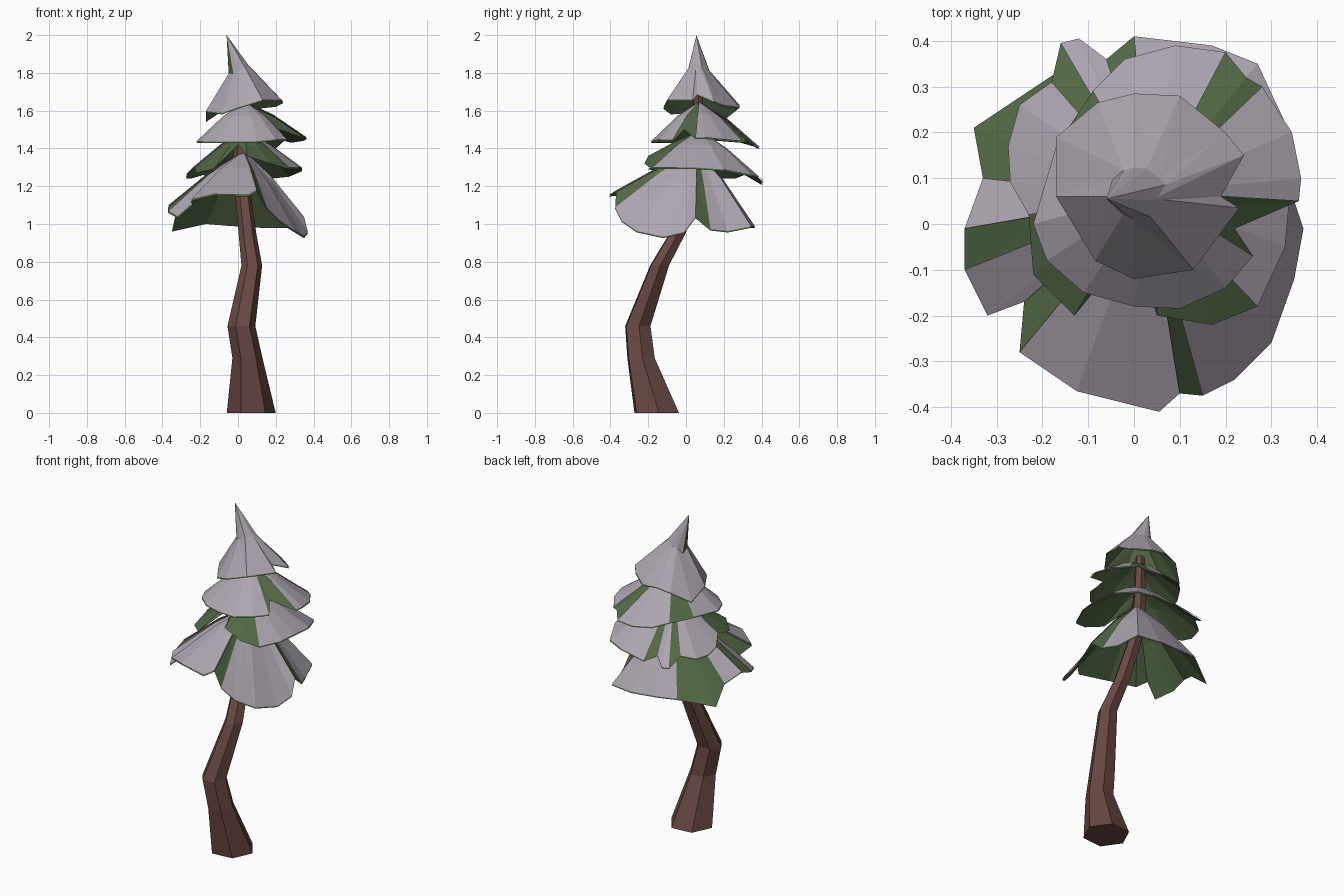
import bpy
from math import cos, sin, tau, radians


def material(name, rgb):
    m = bpy.data.materials.new(name)
    m.diffuse_color = (*rgb, 1)
    return m


BARK = material("bark", (0.14, 0.065, 0.055))
GREEN = material("needles", (0.085, 0.14, 0.06))
SNOW = material("snow", (0.42, 0.38, 0.44))


def add_mesh(name, verts, faces, mat):
    me = bpy.data.meshes.new(name)
    me.from_pydata(verts, [], faces)
    me.materials.append(mat)
    ob = bpy.data.objects.new(name, me)
    bpy.context.collection.objects.link(ob)
    return ob


def trunk(path, n=6, phase=radians(5)):
    """Six-sided tube through rings given as (x, y, z, radius)."""
    verts = [(x + r * cos(phase + tau * k / n), y + r * sin(phase + tau * k / n), z)
             for x, y, z, r in path for k in range(n)]
    faces = [(i * n + k, i * n + (k + 1) % n, (i + 1) * n + (k + 1) % n, (i + 1) * n + k)
             for i in range(len(path) - 1) for k in range(n)]
    faces += [tuple(range(n))[::-1], tuple(range(len(verts) - n, len(verts)))]
    add_mesh("trunk", verts, faces, BARK)


def tier(name, apex, axis, rim, t, tz, bare=()):
    """Hollow branch skirt: apex, mid ring, ragged rim. Snow lies on all segments not in bare."""
    n = len(rim)
    mid = [(axis[0] + (x - axis[0]) * t, axis[1] + (y - axis[1]) * t,
            apex[2] + (z - apex[2]) * tz) for x, y, z in rim]
    verts = [apex] + mid + list(rim)

    def segment(k):
        a, b = 1 + k, 1 + (k + 1) % n
        return [(0, a, b), (a, a + n, b + n), (a, b + n, b)]

    add_mesh(name + "_branches", verts, [f for k in range(n) for f in segment(k)], GREEN)
    snow = [(x, y, z + 0.008) for x, y, z in verts]
    add_mesh(name + "_snow", snow,
             [f for k in range(n) if k not in bare for f in segment(k)], SNOW)


# Crooked trunk
trunk([(0.07, -0.155, 0, 0.13), (0.05, -0.238, 0.29, 0.08), (0.018, -0.255, 0.46, 0.074),
       (0.073, -0.14, 0.78, 0.055), (0.05, -0.045, 0.95, 0.047), (0.028, 0.03, 1.15, 0.042),
       (0.012, 0.06, 1.4, 0.038), (0.01, 0.065, 1.7, 0.026)])

# Pointed top, fully snowed
tier("top_tier", (-0.06, 0.055, 1.992), (0.0, 0.06),
     [(0.24, 0.15, 1.64), (0.2, 0.2, 1.62), (0.1, 0.28, 1.61), (0, 0.285, 1.62),
      (-0.08, 0.265, 1.6), (-0.17, 0.19, 1.54), (-0.17, 0.06, 1.59), (-0.085, -0.08, 1.58),
      (0, -0.12, 1.61), (0.13, -0.1, 1.65), (0.23, 0.035, 1.65), (0.19, 0.06, 1.68)],
     0.28, 0.5)

# Second tier
tier("upper_tier", (0.04, 0.07, 1.64), (0.04, 0.07),
     [(0.1, -0.185, 1.43), (0.2, -0.14, 1.44), (0.26, -0.07, 1.44), (0.22, -0.01, 1.5),
      (0.36, 0.05, 1.45), (0.365, 0.1, 1.45), (0.345, 0.2, 1.44), (0.28, 0.3, 1.43),
      (0.245, 0.32, 1.44), (0.2, 0.375, 1.40), (0.09, 0.39, 1.40), (-0.02, 0.36, 1.41),
      (-0.09, 0.29, 1.43), (-0.17, 0.17, 1.44), (-0.22, 0.0, 1.43), (-0.19, -0.08, 1.43),
      (-0.11, -0.15, 1.43), (0.0, -0.18, 1.43)],
     0.45, 0.36, bare=(2, 3, 7, 8, 12))

# Third tier, with a gap at the front showing the trunk
tier("middle_tier", (0.03, 0.07, 1.49), (0.03, 0.07),
     [(0.05, -0.2, 1.36), (0.17, -0.22, 1.32), (0.27, -0.18, 1.29), (0.33, -0.05, 1.29),
      (0.34, 0.06, 1.29), (0.34, 0.2, 1.28), (0.27, 0.35, 1.25), (0.17, 0.39, 1.24),
      (0.0, 0.41, 1.22), (-0.06, 0.36, 1.25), (-0.12, 0.405, 1.21), (-0.16, 0.395, 1.21),
      (-0.18, 0.31, 1.26), (-0.25, 0.26, 1.24), (-0.275, 0.17, 1.24), (-0.27, 0.09, 1.26),
      (-0.23, 0.02, 1.3), (-0.22, -0.11, 1.27), (-0.13, -0.2, 1.29), (0.0, -0.04, 1.42)],
     0.45, 0.38, bare=(0, 1, 8, 11, 16, 17, 18, 19))

# Lowest, widest tier
tier("lower_tier", (0.03, 0.06, 1.38), (0.03, 0.06),
     [(-0.25, -0.28, 1.12), (-0.125, -0.365, 1.15), (0.055, -0.41, 1.145), (0.1, -0.37, 1.17),
      (0.15, -0.375, 1.08), (0.22, -0.34, 1.01), (0.3, -0.26, 0.955), (0.35, -0.12, 0.925),
      (0.37, -0.01, 0.95), (0.35, 0.05, 1.03), (0.34, 0.13, 0.965), (0.3, 0.22, 0.955),
      (0.26, 0.345, 0.98), (0.12, 0.365, 0.98), (-0.05, 0.35, 0.99), (-0.17, 0.33, 1.0),
      (-0.35, 0.21, 0.96), (-0.33, 0.1, 1.05), (-0.37, -0.01, 1.09), (-0.37, -0.1, 1.06),
      (-0.32, -0.2, 1.03), (-0.24, -0.17, 1.1)],
     0.45, 0.38, bare=(3, 9, 15, 16, 18, 21))
